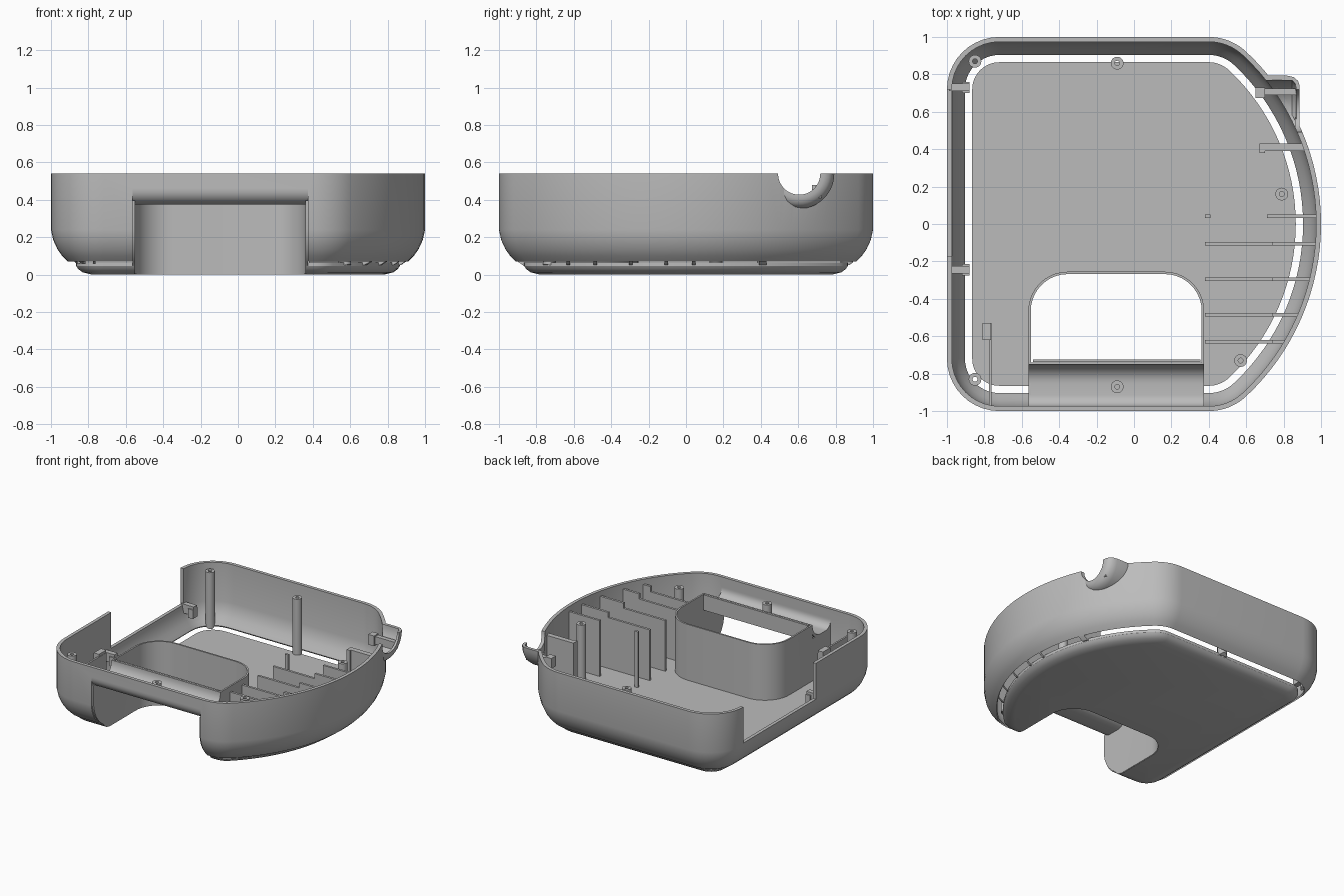
import bpy, bmesh
from math import radians, cos, sin, pi
from mathutils import Vector

old = bpy.data.objects.get("Cube")
if old:
    bpy.data.objects.remove(old)

grey = bpy.data.materials.new("plain grey")
grey.use_nodes = True
grey.diffuse_color = (0.5, 0.5, 0.5, 1)
grey.node_tree.nodes["Principled BSDF"].inputs["Base Color"].default_value = (0.5, 0.5, 0.5, 1)


def loft(name, loops, ring=False):
    """Skin a row of equal loops; ring joins last to first, otherwise ends are capped."""
    bm = bmesh.new()
    rows = [[bm.verts.new(p) for p in loop] for loop in loops]
    n = len(rows[0])
    pairs = list(zip(rows, rows[1:])) + ([(rows[-1], rows[0])] if ring else [])
    for a, b in pairs:
        for i in range(n):
            j = (i + 1) % n
            bm.faces.new((a[i], a[j], b[j], b[i]))
    if not ring:
        bm.faces.new(rows[0][::-1])
        bm.faces.new(rows[-1])
    bmesh.ops.recalc_face_normals(bm, faces=bm.faces)
    mesh = bpy.data.meshes.new(name)
    bm.to_mesh(mesh)
    bm.free()
    mesh.materials.append(grey)
    ob = bpy.data.objects.new(name, mesh)
    bpy.context.scene.collection.objects.link(ob)
    return ob


def prism(name, outline, z0, z1):
    return loft(name, [[(x, y, z) for x, y in outline] for z in (z0, z1)])


def box(name, x0, x1, y0, y1, z0, z1):
    return prism(name, [(x0, y0), (x1, y0), (x1, y1), (x0, y1)], z0, z1)


def boolean(ob, cutter, operation="DIFFERENCE", keep=False):
    mod = ob.modifiers.new("cut", "BOOLEAN")
    mod.object, mod.operation, mod.solver = cutter, operation, "EXACT"
    bpy.context.view_layer.update()
    graph = bpy.context.evaluated_depsgraph_get()
    mesh = bpy.data.meshes.new_from_object(ob.evaluated_get(graph))
    ob.modifiers.clear()
    ob.data = mesh
    if not keep:
        bpy.data.objects.remove(cutter)


def arc(cx, cy, r, a0, a1, steps=10):
    angles = [radians(a0 + (a1 - a0) * i / steps) for i in range(steps + 1)]
    return [(cx + r * cos(a), cy + r * sin(a)) for a in angles]


def outline(d, z):
    """Case plan, inset by d: square on one side, bulging on the other."""
    pts = (arc(0.4, -0.708, 0.292 - d, -90, -47)
           + arc(-0.26, 0, 1.26 - d, -47, 47, 32)[1:-1]
           + arc(0.4, 0.708, 0.292 - d, 47, 90)
           + arc(-0.72, 0.72, 0.28 - d, 90, 180)
           + arc(-0.72, -0.72, 0.28 - d, 180, 270))
    return [(x, y, z) for x, y in pts]


def tunnel(d, y0):
    """Round-ended recess plan, open to the front."""
    x0, x1, y1, r = -0.555 - d, 0.365 + d, -0.265 + d, 0.2 + d
    return ([(x1, y0)] + arc(x1 - r, y1 - r, r, 0, 90)
            + arc(x0 + r, y1 - r, r, 90, 180) + [(x0, y0)])


# Solid filling the case, used to trim inner parts to its walls
OUTER = [(0.09, 0.07), (0.06, 0.1), (0.035, 0.135), (0.012, 0.185), (0, 0.24), (0, 0.54)]
FLOOR = [(0.22, 0), (0.17, 0.012), (0.145, 0.03), (0.135, 0.045), (0.135, 0.065)]
fill = loft("trim_volume", [outline(d, z) for d, z in FLOOR[:4]]
            + [outline(d + 0.01, z) for d, z in OUTER])
fill.hide_render = True
parts = []


def add(ob, trim=True):
    if trim:
        boolean(ob, fill, "INTERSECT", keep=True)
    parts.append(ob)
    return ob


# Side wall with its curled-in lower edge
INNER = [(0.026, 0.54), (0.026, 0.24), (0.038, 0.185), (0.058, 0.14), (0.078, 0.11), (0.096, 0.08)]
shell = add(loft("shell_wall", [outline(d, z) for d, z in OUTER + INNER], ring=True), False)
boolean(shell, box("c", -0.565, 0.375, -1.2, -0.6, -1, 0.46))
boolean(shell, box("c", -1.1, -0.9, -0.17, 0.72, 0.26, 1))


def x_cylinder(r, x0, x1, y=0.605, z=0.54):
    return loft("c", [[(x, y + a, z + b) for a, b in arc(0, 0, r, 0, 350, 35)] for x in (x0, x1)])


boolean(shell, x_cylinder(0.163, 0.6, 0.86))
boolean(shell, x_cylinder(0.113, 0.6, 1.2))

# Bottom plate
plate = add(loft("bottom_plate", [outline(d, z) for d, z in FLOOR]), False)
boolean(plate, prism("c", tunnel(0, -1.2), -1, 1))

# Upright wall round the recess, lower under the bridge
wall = prism("recess_wall", tunnel(0.01, -1.1) + tunnel(-0.003, -1.1)[::-1], 0.003, 0.5)
boolean(wall, box("c", -1, 1, -1.2, -0.752, 0.395, 1))
add(wall)

# Trough-shaped bridge across the front of the recess
under = arc(-0.92, 0.455, 0.08, 180, 270, 8) + arc(-0.84, 0.475, 0.1, 270, 360, 8)
over = [(-0.74, 0.5), (-0.752, 0.5)] + arc(-0.852, 0.495, 0.1, 0, -90, 8) \
    + arc(-0.914, 0.455, 0.06, 270, 180, 8)
section = [(-1, 0.465)] + under + over + [(-0.974, 0.465)]
add(loft("front_bridge", [[(x, y, z) for y, z in section] for x in (-0.565, 0.375)]), False)
add(box("bridge_plate", -0.54, 0.355, -0.737, -0.725, 0.38, 0.5), False)

# Screw posts
for x, y, z in [(-0.85, 0.87, 0.06), (-0.09, 0.86, 0.05), (0.79, 0.16, 0.05),
                (0.57, -0.73, 0.05), (-0.09, -0.87, 0.38), (-0.85, -0.83, 0.06)]:
    rings = [(0.034, z), (0.034, 0.5), (0.013, 0.5), (0.013, z)]
    add(loft("screw_post", [[(x + a, y + b, h) for a, b in arc(0, 0, r, 0, 345, 23)]
                            for r, h in rings], ring=True))

# Stepped ribs on the bulging side
for y in (-0.105, -0.295, -0.485, -0.63):
    add(box("rib_inner", 0.38, 0.74, y - 0.009, y + 0.009, 0.05, 0.46))
    add(box("rib_outer", 0.74, 1.1, y - 0.009, y + 0.009, 0.05, 0.5))
add(box("rib_post", 0.38, 0.41, 0.033, 0.05, 0.05, 0.5))
add(box("rib_short", 0.71, 1.1, 0.033, 0.05, 0.05, 0.5))
add(box("thick_rib", 0.7, 1.1, 0.39, 0.43, 0.05, 0.48))
add(box("thick_rib_foot", 0.67, 0.7, 0.38, 0.43, 0.05, 0.48))

# Clips and small inner wall
add(box("outlet_clip", 0.65, 0.87, 0.69, 0.725, 0.41, 0.47), False)
add(box("outlet_clip_hook", 0.65, 0.7, 0.675, 0.73, 0.4, 0.48), False)
for y in (0.73, -0.245):
    add(box("side_clip", -0.99, -0.88, y - 0.02, y + 0.02, 0.2, 0.27))
    add(box("side_clip_hook", -0.92, -0.88, y - 0.03, y + 0.03, 0.18, 0.25))
add(box("front_clip", -0.81, -0.765, -0.62, -0.53, 0.36, 0.44))
add(box("front_clip_wall", -0.776, -0.763, -1.1, -0.53, 0.06, 0.42))

# Half-round cable outlet bulging from the side
lip = [(0.65, 0.188), (0.82, 0.188), (0.855, 0.18), (0.877, 0.16), (0.886, 0.135), (0.886, 0.113),
       (0.868, 0.113), (0.862, 0.145), (0.845, 0.163), (0.65, 0.165)]
outlet = loft("cable_outlet", [[(x, 0.605 + r * cos(a), 0.54 + r * sin(a)) for x, r in lip]
                               for a in [pi + pi * i / 24 for i in range(25)]])
boolean(outlet, fill, keep=True)
parts.append(outlet)

bpy.data.objects.remove(fill)

# Smooth the curves, keep the edges crisp
bpy.ops.object.select_all(action="DESELECT")
for ob in parts:
    ob.select_set(True)
bpy.context.view_layer.objects.active = parts[0]
bpy.ops.object.shade_smooth_by_angle(angle=radians(30))
